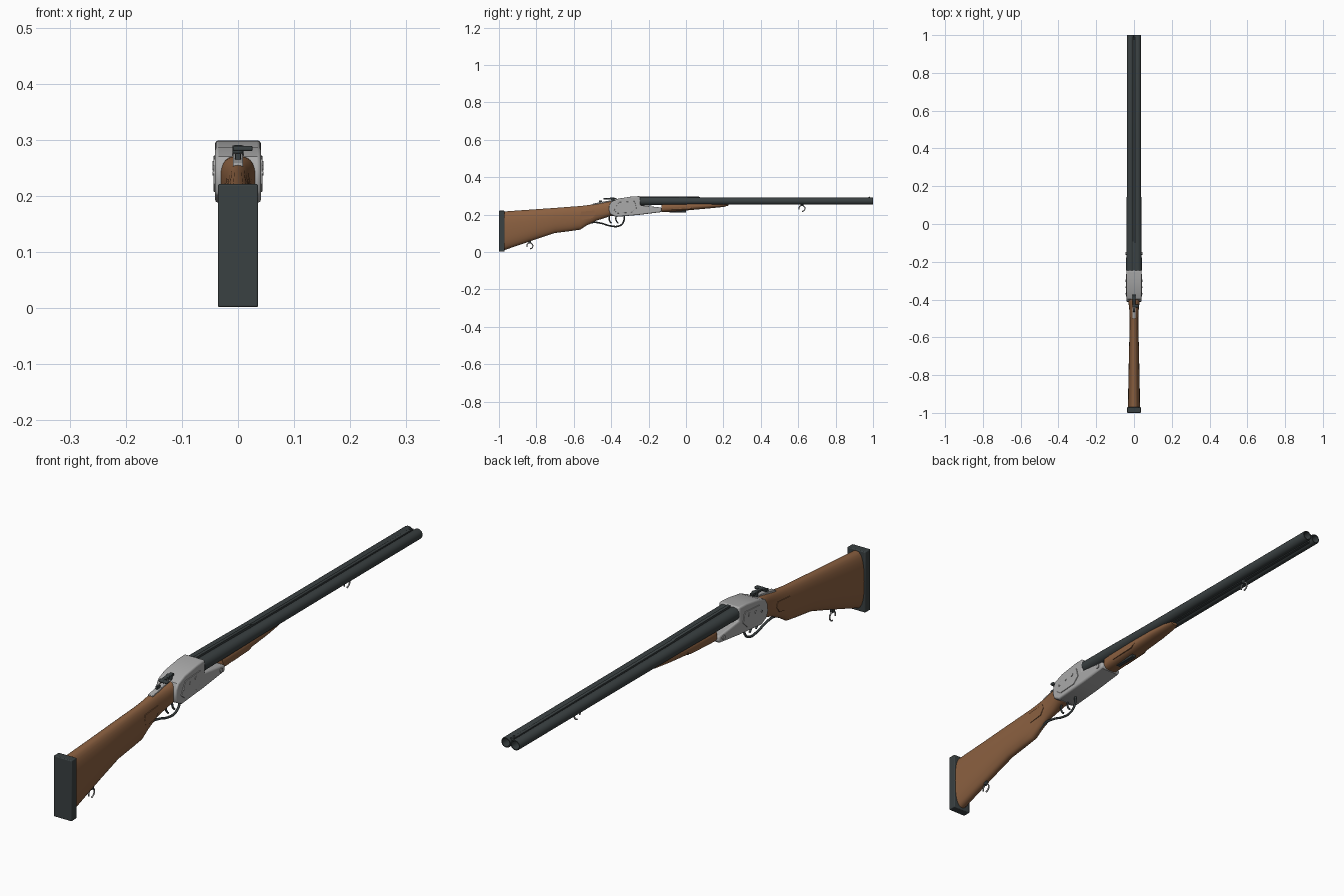
import bpy, bmesh, math
from mathutils import Matrix, Vector

if "Cube" in bpy.data.objects:
    bpy.data.objects.remove(bpy.data.objects["Cube"])


def material(name, rgb):
    m = bpy.data.materials.new(name)
    m.diffuse_color = (*rgb, 1)
    m.use_nodes = True
    m.node_tree.nodes["Principled BSDF"].inputs["Base Color"].default_value = m.diffuse_color
    return m


DARK = material("blued steel", (0.042, 0.052, 0.054))
WOOD = material("walnut", (0.26, 0.118, 0.052))
GREY = material("bright steel", (0.40, 0.40, 0.40))


def finish(name, bm, mat, angle=35, bevel=0):
    bmesh.ops.recalc_face_normals(bm, faces=bm.faces)
    me = bpy.data.meshes.new(name)
    bm.to_mesh(me)
    bm.free()
    ob = bpy.data.objects.new(name, me)
    bpy.context.collection.objects.link(ob)
    me.materials.append(mat)
    if bevel:
        mod = ob.modifiers.new("Bevel", 'BEVEL')
        mod.width, mod.segments, mod.limit_method = bevel, 3, 'ANGLE'
        mod.angle_limit = math.radians(40)
    bpy.ops.object.select_all(action='DESELECT')
    ob.select_set(True)
    bpy.context.view_layer.objects.active = ob
    bpy.ops.object.shade_smooth_by_angle(angle=math.radians(angle))
    return ob


def box(name, x, y, z, mat, bevel=0.0):
    bm = bmesh.new()
    bmesh.ops.create_cube(bm, size=1)
    for v in bm.verts:
        v.co = [r[0] + (c + 0.5) * (r[1] - r[0]) for c, r in zip(v.co, (x, y, z))]
    return finish(name, bm, mat, bevel=bevel)


def loft(name, stations, mat, n=28):
    """Rounded sections along y: (y, z bottom, z top, half width, squareness)."""
    bm = bmesh.new()
    rings = []
    for y, z0, z1, w, p in stations:
        ring = []
        for i in range(n):
            a = 2 * math.pi * i / n
            c, s = math.cos(a), math.sin(a)
            px = math.copysign(abs(c) ** (2 / p), c)
            pz = math.copysign(abs(s) ** (2 / p), s)
            ring.append(bm.verts.new((w * px, y, (z0 + z1) / 2 + (z1 - z0) / 2 * pz)))
        rings.append(ring)
    for a, b in zip(rings, rings[1:]):
        for i in range(n):
            bm.faces.new((a[i], a[(i + 1) % n], b[(i + 1) % n], b[i]))
    bm.faces.new(rings[0])
    bm.faces.new(rings[-1])
    return finish(name, bm, mat)


def prism(name, outline, x0, x1, mat, bevel=0):
    """Side outline of (y, z) points extruded across x."""
    bm = bmesh.new()
    f = bm.faces.new([bm.verts.new((x0, y, z)) for y, z in outline])
    new = bmesh.ops.extrude_face_region(bm, geom=[f])["geom"]
    for v in new:
        if isinstance(v, bmesh.types.BMVert):
            v.co.x = x1
    return finish(name, bm, mat, bevel=bevel)


def disc(name, x, y, z, r, depth, mat, axis='Y'):
    bm = bmesh.new()
    bmesh.ops.create_cone(bm, cap_ends=True, segments=20, radius1=r, radius2=r, depth=depth,
                          matrix=Matrix.Translation((x, y, z)) @ Matrix.Rotation(math.pi / 2, 4, axis))
    return finish(name, bm, mat)


def wire(name, points, r, mat):
    cu = bpy.data.curves.new(name, 'CURVE')
    cu.dimensions, cu.bevel_depth, cu.bevel_resolution, cu.resolution_u = '3D', r, 2, 6
    cu.use_fill_caps = True
    sp = cu.splines.new('BEZIER')
    sp.bezier_points.add(len(points) - 1)
    for b, p in zip(sp.bezier_points, points):
        b.co, b.handle_left_type, b.handle_right_type = p, 'AUTO', 'AUTO'
    cu.materials.append(mat)
    ob = bpy.data.objects.new(name, cu)
    bpy.context.collection.objects.link(ob)
    bpy.ops.object.select_all(action='DESELECT')
    ob.select_set(True)
    bpy.context.view_layer.objects.active = ob
    bpy.ops.object.convert(target='MESH')
    return ob


# Butt stock with wrist, and recoil pad
loft("butt_stock", [
    (-0.972, 0.010, 0.217, 0.032, 2.5), (-0.90, 0.035, 0.222, 0.031, 2.4),
    (-0.80, 0.069, 0.229, 0.029, 2.3), (-0.70, 0.102, 0.236, 0.027, 2.3),
    (-0.62, 0.112, 0.242, 0.025, 2.3), (-0.565, 0.120, 0.246, 0.024, 2.3),
    (-0.53, 0.143, 0.250, 0.023, 2.3), (-0.48, 0.168, 0.258, 0.023, 2.3),
    (-0.44, 0.180, 0.265, 0.026, 2.4), (-0.41, 0.191, 0.270, 0.031, 2.6),
    (-0.38, 0.195, 0.272, 0.033, 2.6)], WOOD)
box("recoil_pad", (-0.036, 0.036), (-1.0, -0.970), (0.002, 0.221), DARK, 0.003)

# Receiver body with standing breech, and lower bar under the barrels
prism("receiver", [(-0.412, 0.225), (-0.405, 0.203), (-0.375, 0.188), (-0.25, 0.199),
                   (-0.137, 0.213), (-0.130, 0.220), (-0.132, 0.238), (-0.245, 0.250),
                   (-0.245, 0.299), (-0.29, 0.297), (-0.36, 0.286), (-0.398, 0.270),
                   (-0.410, 0.250)], -0.041, 0.041, GREY, 0.006)
for s, side in ((-1, "left"), (1, "right")):
    # Side plates, pins and grip panels
    prism(side + "_side_plate", [(-0.385, 0.222), (-0.365, 0.207), (-0.29, 0.212),
                                 (-0.265, 0.235), (-0.275, 0.272), (-0.36, 0.266)],
          s * 0.039, s * 0.0435, GREY, 0.0015)
    disc(side + "_hinge_pin", s * 0.041, -0.155, 0.227, 0.008, 0.006, GREY)
    for y, z, r in ((-0.335, 0.250, 0.005), (-0.30, 0.255, 0.007), (-0.37, 0.240, 0.004)):
        disc(side + "_screw", s * 0.0435, y, z, r, 0.004, GREY)
    prism(side + "_grip_panel", [(-0.568, 0.190), (-0.555, 0.174), (-0.50, 0.182),
                                 (-0.482, 0.205), (-0.49, 0.222), (-0.56, 0.216)],
          s * 0.019, s * 0.0243, WOOD)
    prism(side + "_fore_panel", [(-0.08, 0.226), (0.02, 0.231), (0.04, 0.241), (-0.07, 0.238)],
          s * 0.020, s * 0.0325, WOOD)

# Fore-end and its steel iron
loft("fore_end", [(-0.132, 0.213, 0.262, 0.032, 2.8), (-0.10, 0.214, 0.264, 0.034, 2.6),
                  (0.02, 0.224, 0.266, 0.033, 2.5), (0.13, 0.234, 0.267, 0.030, 2.3),
                  (0.20, 0.241, 0.267, 0.024, 2.2), (0.227, 0.248, 0.266, 0.016, 2.0)], WOOD)
box("fore_end_latch", (-0.008, 0.008), (-0.09, 0.0), (0.2125, 0.230), DARK, 0.002)


# Twin hollow barrels, turned from one profile of (y, radius)
def barrel(name, x, z, n=28):
    profile = [(-0.246, 0.0225), (-0.12, 0.0220), (0.07, 0.0198), (0.4, 0.0188),
               (0.996, 0.0185), (1.0, 0.0175), (1.0, 0.0145), (0.85, 0.0145)]
    bm = bmesh.new()
    rings = []
    for y, r in profile:
        rings.append([bm.verts.new((x + r * math.cos(2 * math.pi * i / n), y,
                                    z + r * math.sin(2 * math.pi * i / n))) for i in range(n)])
    for a, b in zip(rings, rings[1:]):
        for i in range(n):
            bm.faces.new((a[i], a[(i + 1) % n], b[(i + 1) % n], b[i]))
    bm.faces.new(rings[0])
    bm.faces.new(rings[-1])
    finish(name, bm, DARK)


barrel("left_barrel", -0.0188, 0.2725)
barrel("right_barrel", 0.0188, 0.2725)
prism("top_rib", [(-0.246, 0.272), (-0.246, 0.298), (0.07, 0.296), (0.075, 0.293),
                  (0.99, 0.290), (0.99, 0.280), (0.0, 0.275)], -0.006, 0.006, DARK)
box("bottom_rib", (-0.005, 0.005), (-0.13, 0.985), (0.256, 0.268), DARK)
bm = bmesh.new()
bmesh.ops.create_uvsphere(bm, u_segments=12, v_segments=8, radius=0.004,
                          matrix=Matrix.Translation((0, 0.98, 0.2925)))
finish("front_bead", bm, DARK)

# Top tang, safety button and opening lever
prism("top_tang", [(-0.50, 0.250), (-0.50, 0.258), (-0.44, 0.270), (-0.39, 0.278),
                   (-0.37, 0.270), (-0.39, 0.255)], -0.009, 0.009, GREY, 0.002)
box("safety_button", (-0.005, 0.005), (-0.465, -0.448), (0.262, 0.276), DARK, 0.002)
disc("lever_pivot", 0, -0.392, 0.280, 0.010, 0.020, DARK, 'Z').rotation_euler = (0, 0, 0)
prism("lever_arm", [(-0.435, 0.281), (-0.435, 0.288), (-0.40, 0.291), (-0.372, 0.290),
                    (-0.372, 0.281)], -0.007, 0.007, DARK, 0.002)
box("lever_thumb_piece", (-0.009, 0.026), (-0.442, -0.426), (0.280, 0.289), DARK, 0.003)

# Trigger guard and two triggers
wire("trigger_guard", [(0, -0.545, 0.140), (0, -0.50, 0.158), (0, -0.45, 0.153),
                       (0, -0.405, 0.140), (0, -0.36, 0.139), (0, -0.336, 0.157),
                       (0, -0.330, 0.194)], 0.0042, DARK)
for name, y in (("rear_trigger", -0.408), ("front_trigger", -0.372)):
    wire(name, [(0, y, 0.200), (0, y - 0.003, 0.178), (0, y + 0.001, 0.164),
                (0, y + 0.010, 0.154)], 0.0035, DARK)


# Sling swivels: a short post with an open ring below
def swivel(name, y, z_top, z_ring, r):
    wire(name + "_ring", [(0, y + r * math.cos(a), z_ring + r * math.sin(a))
                          for a in [math.radians(200 - 36 * k) for k in range(9)]], 0.0028, GREY)
    box(name + "_post", (-0.005, 0.005), (y - 0.007, y + 0.007), (z_ring + r - 0.003, z_top), DARK, 0.001)


swivel("barrel_swivel", 0.62, 0.262, 0.233, 0.016)
swivel("stock_swivel", -0.835, 0.066, 0.033, 0.016)
